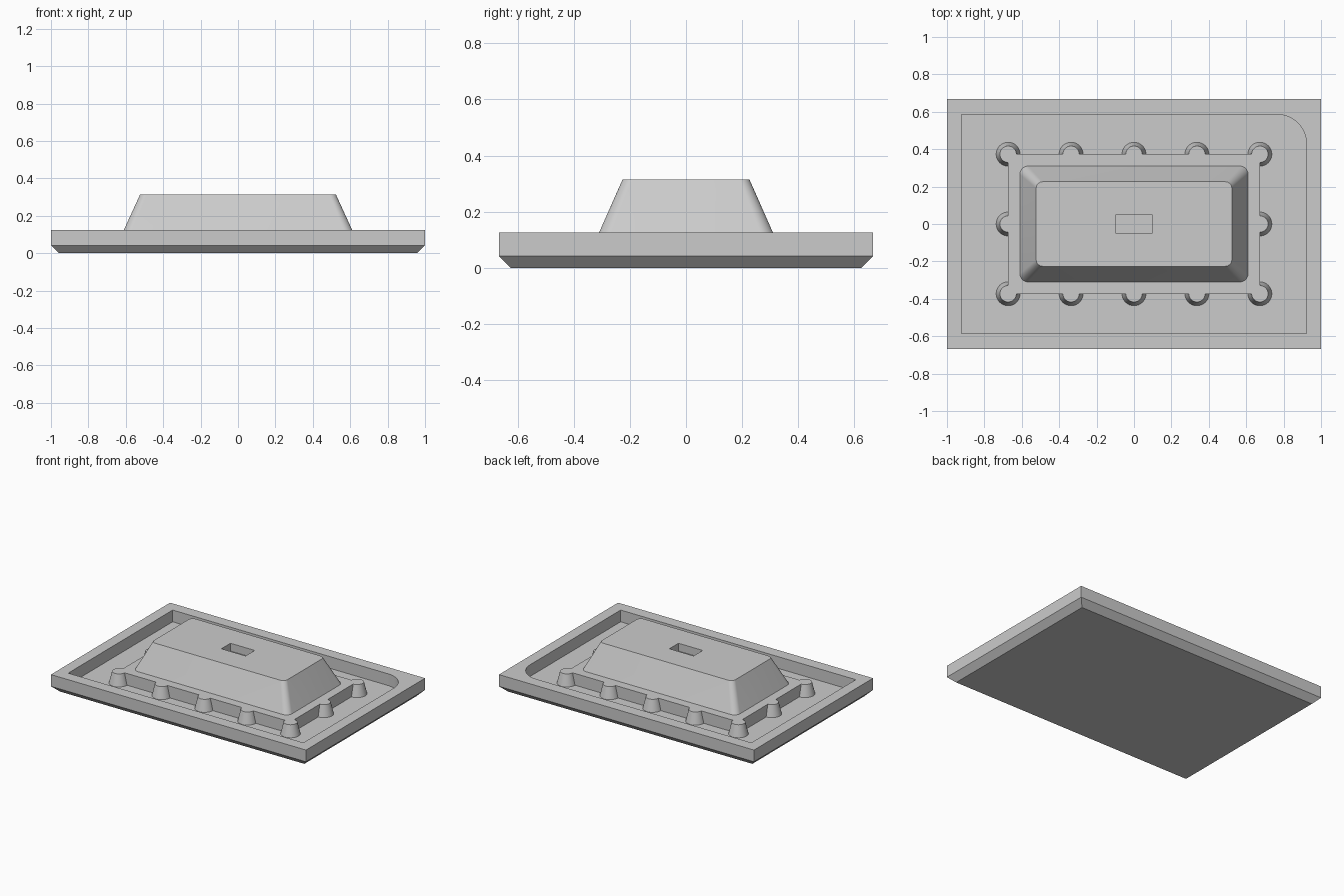
import bpy, bmesh, math

cube = bpy.data.objects.get("Cube")
if cube:
    bpy.data.objects.remove(cube, do_unlink=True)

# One plain grey for the whole casting
grey = bpy.data.materials.new("plain grey")
grey.use_nodes = True
COLOUR = (0.6, 0.6, 0.6, 1)
grey.diffuse_color = COLOUR
grey.node_tree.nodes["Principled BSDF"].inputs["Base Color"].default_value = COLOUR

FLOOR, RIM, TOP = 0.042, 0.125, 0.315
SINK = 0.012          # how far parts are seated into the part below
SEGMENTS = 10


def rounded_rect(hx, hy, z, radii=(0, 0, 0, 0)):
    """Ring of points, corners in order: back left, back right, front right, front left."""
    points = []
    for i, (sx, sy) in enumerate([(1, 1), (-1, 1), (-1, -1), (1, -1)]):
        r = radii[i]
        for k in range(SEGMENTS + 1):
            a = math.pi / 2 * (i + k / SEGMENTS)
            points.append((sx * (hx - r) + r * math.cos(a),
                           sy * (hy - r) + r * math.sin(a), z))
    return points


def loft(name, rings):
    """Skin a stack of rings and cap both ends."""
    bm = bmesh.new()
    loops = [[bm.verts.new(p) for p in ring] for ring in rings]
    n = len(loops[0])
    for a, b in zip(loops, loops[1:]):
        for i in range(n):
            j = (i + 1) % n
            bm.faces.new((a[i], a[j], b[j], b[i]))
    bm.faces.new(loops[0][::-1])
    bm.faces.new(loops[-1])
    bmesh.ops.remove_doubles(bm, verts=bm.verts, dist=1e-5)
    bmesh.ops.recalc_face_normals(bm, faces=bm.faces)
    mesh = bpy.data.meshes.new(name)
    bm.to_mesh(mesh)
    bm.free()
    mesh.materials.append(grey)
    obj = bpy.data.objects.new(name, mesh)
    bpy.context.collection.objects.link(obj)
    return obj


def activate(obj):
    bpy.ops.object.select_all(action='DESELECT')
    obj.select_set(True)
    bpy.context.view_layer.objects.active = obj


# Tray: chamfered underside, rim, recess with one rounded corner
recess_corner = (0.155, 0, 0, 0)
tray = loft("tray", [
    rounded_rect(1 - FLOOR, 0.667 - FLOOR, 0),
    rounded_rect(1, 0.667, FLOOR),
    rounded_rect(1, 0.667, RIM),
    rounded_rect(0.922, 0.585, RIM, recess_corner),
    rounded_rect(0.922, 0.585, FLOOR, recess_corner),
])

# Raised deck with tapered pegs around its edge
DX, DY = 0.673, 0.373
deck = loft("deck", [rounded_rect(DX, DY, FLOOR - SINK), rounded_rect(DX, DY, RIM)])
spots = [(DX * i / 2, s * DY) for i in range(-2, 3) for s in (-1, 1)]
spots += [(-DX, 0), (DX, 0)]
depth = RIM - FLOOR + SINK
for x, y in spots:
    bpy.ops.mesh.primitive_cone_add(vertices=32, radius1=0.067, radius2=0.044, depth=depth,
                                    location=(x, y, RIM - depth / 2))
    peg = bpy.context.object
    peg.name = "peg"
    peg.data.materials.append(grey)
    activate(deck)
    mod = deck.modifiers.new("join peg", 'BOOLEAN')
    mod.operation = 'UNION'
    mod.solver = 'EXACT'
    mod.object = peg
    bpy.ops.object.modifier_apply(modifier=mod.name)
    bpy.data.objects.remove(peg, do_unlink=True)

# Tapered block with rounded corners and a slot in its top
block = loft("tapered_block", [
    rounded_rect(0.61, 0.31, RIM, (0.045,) * 4),
    rounded_rect(0.523, 0.226, TOP, (0.035,) * 4),
    rounded_rect(0.095, 0.051, TOP),
    rounded_rect(0.095, 0.051, TOP - 0.055),
])

for obj in (tray, deck, block):
    activate(obj)
    bpy.ops.object.shade_smooth_by_angle(angle=math.radians(30))
